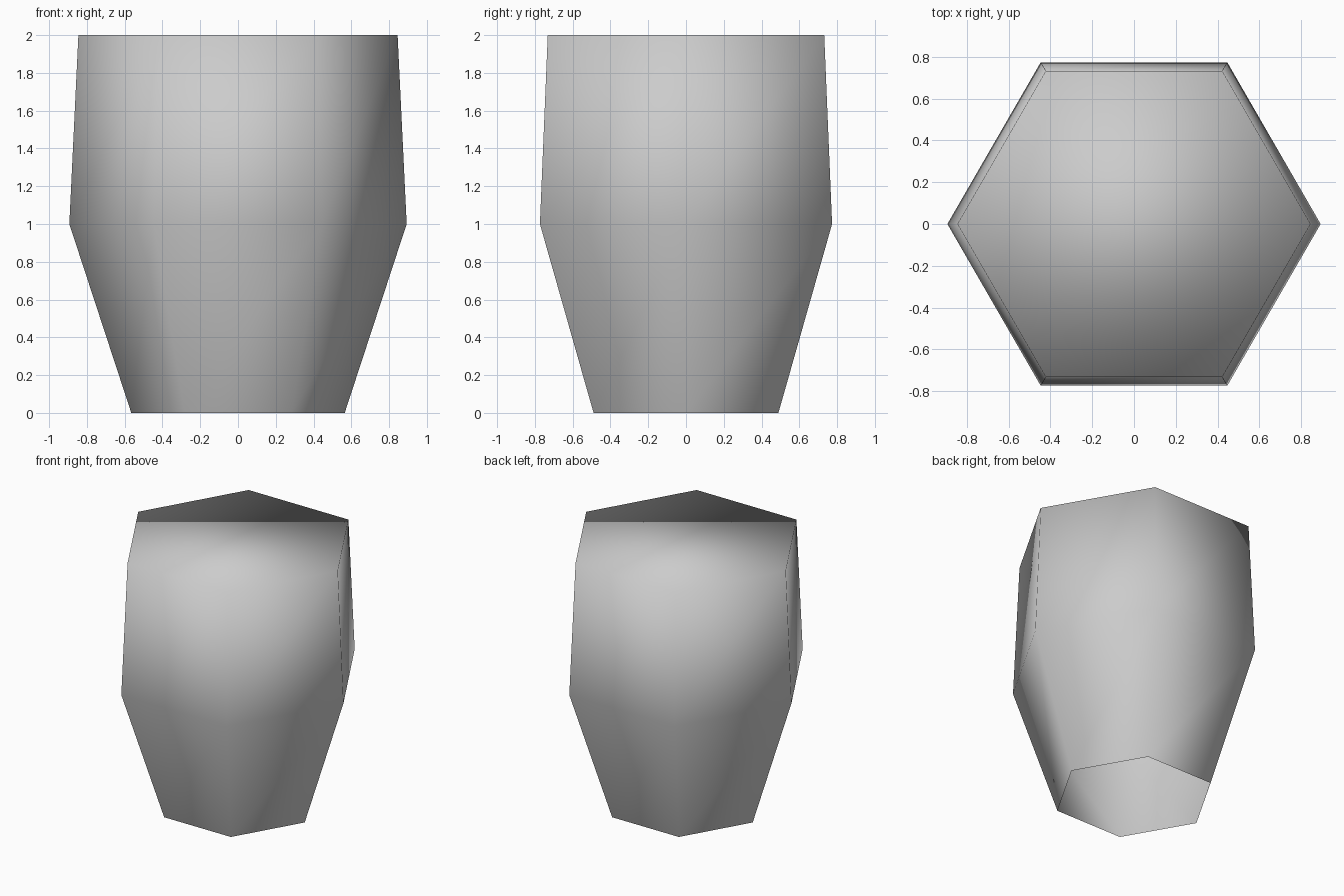
import bpy
import bmesh
from math import cos, sin, tau

default = bpy.data.objects.get("Cube")
if default:
    bpy.data.objects.remove(default, do_unlink=True)

SIDES = 6
PROFILE = [(0.565, 0.0), (0.893, 1.0), (0.845, 2.0)]  # radius, height

# Plain grey material
grey = bpy.data.materials.new("plain grey")
grey.use_nodes = True
colour = (0.6, 0.6, 0.6, 1.0)
grey.diffuse_color = colour
grey.node_tree.nodes["Principled BSDF"].inputs["Base Color"].default_value = colour

# Six-sided tapered shell: rings joined by walls, capped on top, open below
bm = bmesh.new()
rings = [[bm.verts.new((r * cos(tau * i / SIDES), r * sin(tau * i / SIDES), z))
          for i in range(SIDES)] for r, z in PROFILE]
for low, high in zip(rings, rings[1:]):
    for i in range(SIDES):
        j = (i + 1) % SIDES
        bm.faces.new((low[i], low[j], high[j], high[i]))
bm.faces.new(rings[-1])

# Shading flows smoothly over the walls and the cap
for face in bm.faces:
    face.smooth = True

mesh = bpy.data.meshes.new("hexagonal_shell")
bm.to_mesh(mesh)
bm.free()
mesh.materials.append(grey)
shell = bpy.data.objects.new("hexagonal_shell", mesh)
bpy.context.collection.objects.link(shell)
